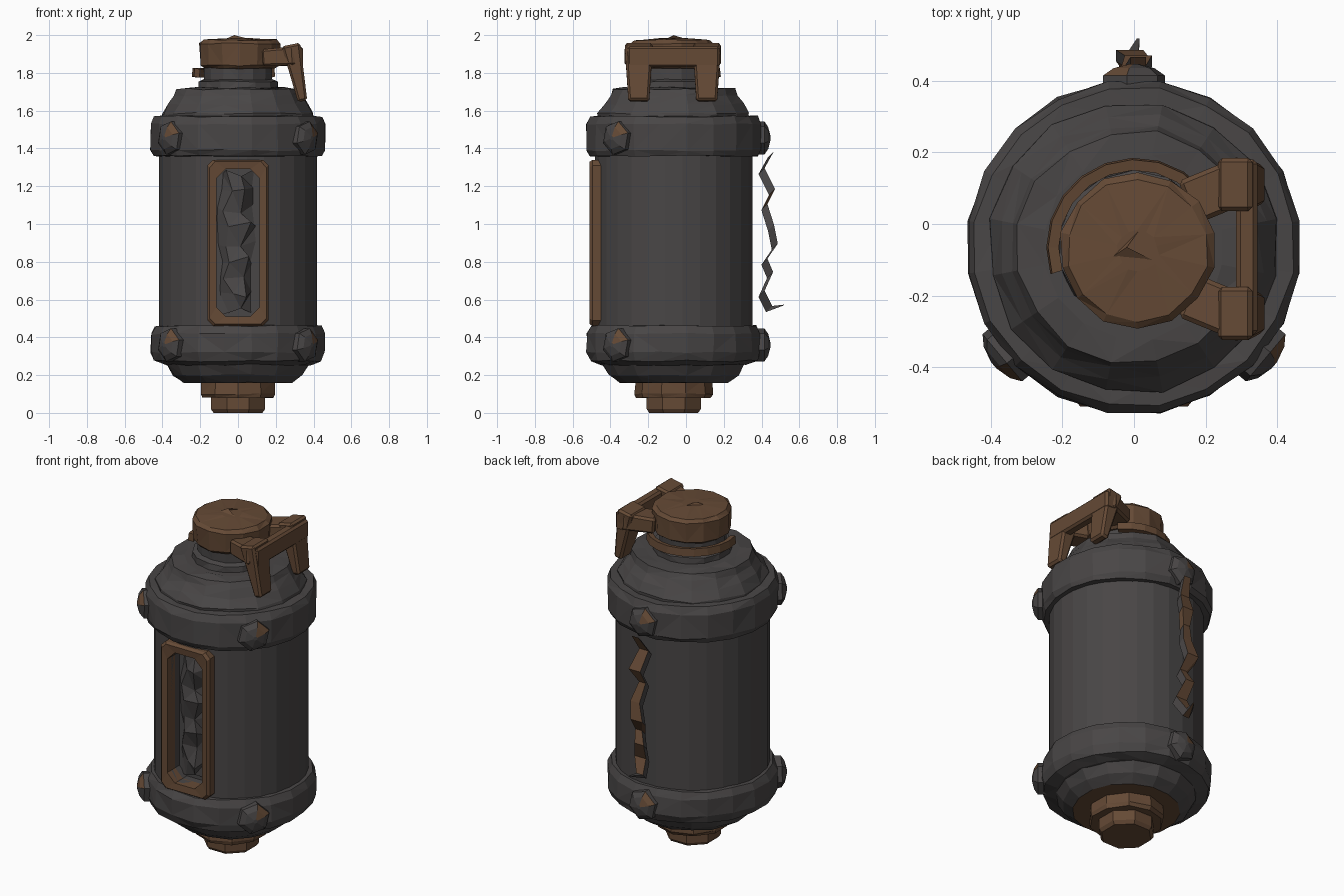
import bpy, bmesh, math, random
from mathutils import Vector

random.seed(7)
if "Cube" in bpy.data.objects:
    bpy.data.objects.remove(bpy.data.objects["Cube"], do_unlink=True)
AXIS = Vector((0, -0.065, 0))


def material(name, rgb):
    m = bpy.data.materials.new(name)
    m.use_nodes = True
    m.diffuse_color = (*rgb, 1)
    m.node_tree.nodes["Principled BSDF"].inputs["Base Color"].default_value = (*rgb, 1)
    return m


IRON = material("dark iron", (0.066, 0.061, 0.061))
RUST = material("rusty brown", (0.13, 0.068, 0.036))


def finish(name, bm, *mats, rule=None):
    bmesh.ops.recalc_face_normals(bm, faces=bm.faces)
    if rule:
        bm.normal_update()
        for f in bm.faces:
            f.material_index = int(rule(f))
    me = bpy.data.meshes.new(name)
    bm.to_mesh(me)
    bm.free()
    for m in mats:
        me.materials.append(m)
    ob = bpy.data.objects.new(name, me)
    bpy.context.collection.objects.link(ob)
    return ob


def loft(bm, rings, caps=True):
    loops = [[bm.verts.new(p) for p in r] for r in rings]
    n = len(loops[0])
    for a, b in zip(loops, loops[1:]):
        for i in range(n):
            j = (i + 1) % n
            bm.faces.new((a[i], a[j], b[j], b[i]))
    if caps:
        bm.faces.new(loops[0])
        bm.faces.new(loops[-1])


def lathe(name, profile, sides, mats, wear=0.0, centre=AXIS, rule=None):
    """Turned part with slightly battered, triangulated facets."""
    bm = bmesh.new()
    rings = []
    for r, z in profile:
        ring = []
        for i in range(sides):
            a = 2 * math.pi * (i + 0.5) / sides
            q = r + random.uniform(-wear, wear * 0.4)
            ring.append(centre + Vector((q * math.cos(a), q * math.sin(a),
                                         z + random.uniform(-wear, wear) * 0.6)))
        rings.append(ring)
    loft(bm, rings)
    if wear:
        bmesh.ops.triangulate(bm, faces=[f for f in bm.faces if len(f.verts) == 4])
    return finish(name, bm, *mats, rule=rule)


def bar(name, p0, p1, s0, s1, up, mat):
    """Tapered bar: end sizes are (across, along up)."""
    p0, p1 = Vector(p0), Vector(p1)
    d = (p1 - p0).normalized()
    side = d.cross(Vector(up)).normalized()
    nor = side.cross(d)
    bm = bmesh.new()
    loft(bm, [[p + side * s[0] / 2 * u + nor * s[1] / 2 * v
               for u, v in ((-1, -1), (1, -1), (1, 1), (-1, 1))]
              for p, s in ((p0, s0), (p1, s1))])
    bmesh.ops.bevel(bm, geom=bm.edges[:], offset=0.012, segments=1, affect='EDGES')
    return finish(name, bm, mat)


def outline(hw, hh, cut, y):
    """Upright rectangle with cut corners, centred on the front panel."""
    pts = [(hw, hh - cut), (hw - cut, hh), (cut - hw, hh), (-hw, hh - cut)]
    pts += [(-x, -z) for x, z in pts]
    return [Vector((x, y, 0.9 + z)) for x, z in pts]


# Main barrel with a pocket cut in its front
barrel = lathe("barrel", [(0.42, 0.4), (0.42, 1.45)], 28, [IRON])
bm = bmesh.new()
loft(bm, [outline(0.115, 0.39, 0.05, y) for y in (-0.6, -0.39)])
cutter = finish("pocket_cutter", bm, IRON)
cutter.hide_render = True
mod = barrel.modifiers.new("pocket", 'BOOLEAN')
mod.operation, mod.object, mod.solver = 'DIFFERENCE', cutter, 'EXACT'
bpy.context.view_layer.objects.active = barrel
bpy.ops.object.modifier_apply(modifier="pocket")
bpy.data.objects.remove(cutter, do_unlink=True)

# Bands, shoulders and neck
lathe("lower_band", [(0.39, 0.255), (0.45, 0.275), (0.467, 0.32), (0.467, 0.42), (0.445, 0.46), (0.4, 0.462)],
      20, [IRON], 0.008)
lathe("upper_band", [(0.4, 1.358), (0.455, 1.36), (0.469, 1.39), (0.469, 1.53), (0.45, 1.57), (0.38, 1.573)],
      20, [IRON], 0.007)
lathe("bottom_dish", [(0.295, 0.16), (0.35, 0.2), (0.39, 0.265), (0.39, 0.35)], 16, [IRON, RUST], 0.006,
      rule=lambda f: f.normal.z < -0.95)
lathe("shoulder", [(0.41, 1.54), (0.41, 1.585), (0.375, 1.635), (0.345, 1.68), (0.33, 1.715), (0.26, 1.72)],
      16, [IRON], 0.01)
lathe("neck", [(0.22, 1.69), (0.215, 1.755), (0.185, 1.765), (0.185, 1.86)], 14, [IRON], 0.006)

# Bottom plug
lathe("plug_upper", [(0.2, 0.08), (0.208, 0.1), (0.205, 0.18)], 10, [RUST], 0.006)
lathe("plug_tip", [(0.14, 0.0), (0.155, 0.02), (0.155, 0.085)], 8, [RUST])

# Cap with a torn flake on top
cap_centre = Vector((0.01, -0.073, 0))
lathe("cap", [(0.19, 1.825), (0.215, 1.84), (0.22, 1.955), (0.2, 1.975), (0.06, 1.983)], 14, [RUST], 0.006, cap_centre)
bm = bmesh.new()
flake = [bm.verts.new(p) for p in ((-0.065, -0.095, 1.98), (0.05, -0.1, 1.982), (-0.02, -0.065, 2.0), (0.02, -0.01, 1.982))]
bm.faces.new(flake[:3])
bm.faces.new((flake[0], flake[2], flake[3]))
finish("cap_flake", bm, RUST)

# Open collar curling round the back of the neck
bm = bmesh.new()
rings = []
for i in range(10):
    a = math.radians(40 + i * 17.5)
    rings.append([AXIS + Vector((0.005 + r * math.cos(a), r * math.sin(a), z))
                  for r, z in ((0.22, 1.775), (0.25, 1.78), (0.245, 1.825), (0.215, 1.82))])
loft(bm, rings)
finish("collar", bm, RUST)

# Lever: cross beam, two arms to the cap, two legs
bar("lever_beam", (0.315, -0.31, 1.885), (0.315, 0.18, 1.885), (0.06, 0.11), (0.06, 0.11), (0, 0, 1), RUST)
for side, name in ((-1, "front"), (1, "back")):
    y = -0.07 + side * 0.18
    bar(f"lever_arm_{name}", (0.15, y - side * 0.05, 1.88), (0.32, y + side * 0.02, 1.89),
        (0.13, 0.09), (0.13, 0.1), (0, 0, 1), RUST)
    bar(f"lever_leg_{name}", (0.28, y, 1.95), (0.342, y, 1.65), (0.1, 0.15), (0.05, 0.11), (0, 1, 0), RUST)

# Window frame on the front
bm = bmesh.new()
rings = [outline(0.16, 0.44, 0.03, -0.43), outline(0.162, 0.44, 0.03, -0.495), outline(0.15, 0.43, 0.03, -0.51),
         outline(0.115, 0.39, 0.05, -0.505), outline(0.115, 0.39, 0.05, -0.43)]
loft(bm, rings + rings[:1], caps=False)
bmesh.ops.remove_doubles(bm, verts=bm.verts, dist=0.0001)
finish("window_frame", bm, RUST)

# Jagged strip inside the window
bm = bmesh.new()
rows = []
for i in range(9):
    z, jag = 0.53 + i * 0.0925, i % 2
    rows.append([bm.verts.new((x + random.uniform(-0.02, 0.02), y, z + random.uniform(-0.03, 0.03)))
                 for x, y in ((-0.1, -0.385), (-0.065 + 0.03 * jag, -0.42 - 0.02 * jag),
                              (0.02 + 0.03 * jag, -0.43 - 0.045 * jag), (0.085, -0.385))])
for a, b in zip(rows, rows[1:]):
    for i in range(3):
        bm.faces.new((a[i], a[i + 1], b[i + 1], b[i]))
bmesh.ops.triangulate(bm, faces=bm.faces)
finish("window_strip", bm, IRON)

# Bolts on both bands: two at the front corners, one at the back
for label, angle, reach in (("left", -40, 0.5), ("right", 220, 0.5), ("back", 90, 0.5)):
    a = math.radians(angle)
    out, side, up = Vector((math.cos(a), math.sin(a), 0)), Vector((-math.sin(a), math.cos(a), 0)), Vector((0, 0, 1))
    for level, z in (("lower", 0.36), ("upper", 1.455)):
        bm = bmesh.new()
        rings = []
        for r, depth in ((0.09, 0.4), (0.09, reach - 0.02), (0.06, reach), (0.012, reach + 0.012)):
            rings.append([AXIS + up * z + out * depth + r * (side * math.cos(t) + up * math.sin(t))
                          for t in (0.3 + k * math.pi / 3 for k in range(6))])
        loft(bm, rings)
        bm.faces.ensure_lookup_table()
        finish(f"{level}_bolt_{label}", bm, IRON, RUST,
               rule=lambda f: f.normal.dot(out) > 0.7 and f.normal.dot(side) > 0.1 and f.normal.z > 0)

# Crumpled ribbon hanging behind the barrel
path = [(0.45, 1.37), (0.4, 1.28), (0.455, 1.17), (0.415, 1.09), (0.45, 0.98), (0.47, 0.88),
        (0.415, 0.8), (0.445, 0.73), (0.4, 0.63), (0.44, 0.55), (0.515, 0.57)]
bm = bmesh.new()
rings = []
for i, (y, z) in enumerate(path):
    w = 0.004 if i == len(path) - 1 else 0.03 + 0.008 * (i % 3 - 1)
    dx = 0.012 * (-1) ** i
    t = 0.003 if w < 0.01 else 0.016
    rings.append([Vector((dx + u * w, y + v * t, z + v * t)) for u, v in ((-1, -1), (1, -1), (1, 1), (-1, 1))])
loft(bm, rings)
bmesh.ops.triangulate(bm, faces=bm.faces)
finish("back_ribbon", bm, RUST, IRON, rule=lambda f: abs(f.normal.x) > 0.6 or f.normal.z > 0.75)
